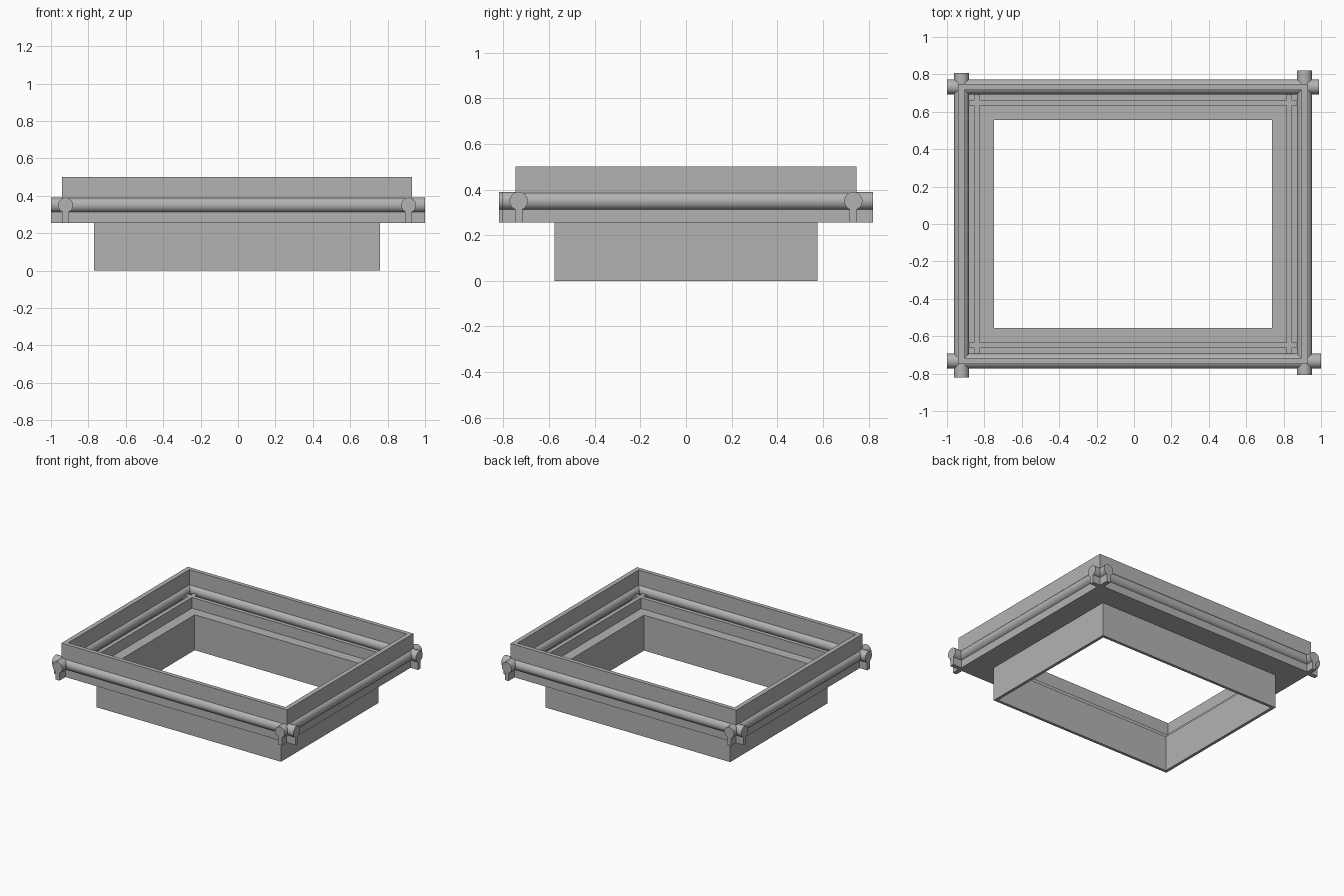
import bpy, bmesh, math
from mathutils import Vector

if "Cube" in bpy.data.objects:
    bpy.data.objects.remove(bpy.data.objects["Cube"], do_unlink=True)

CX = -0.005                      # frame centre in x
FLOOR, RAIL_Z, TOP = 0.255, 0.35, 0.5

grey = bpy.data.materials.new("plain grey")
grey.use_nodes = True
colour = (0.45, 0.45, 0.45, 1)
grey.diffuse_color = colour
grey.node_tree.nodes["Principled BSDF"].inputs["Base Color"].default_value = colour


def finish(bm, name):
    bmesh.ops.recalc_face_normals(bm, faces=bm.faces[:])
    mesh = bpy.data.meshes.new(name)
    bm.to_mesh(mesh)
    bm.free()
    mesh.materials.append(grey)
    obj = bpy.data.objects.new(name, mesh)
    bpy.context.collection.objects.link(obj)
    return obj


def ring(name, outer, inner, z0, z1):
    """Rectangular frame given by outer and inner half sizes."""
    bm = bmesh.new()
    corners = [(-1, -1), (1, -1), (1, 1), (-1, 1)]
    loops = [[bm.verts.new((CX + sx * h[0], sy * h[1], z)) for sx, sy in corners]
             for h, z in ((outer, z0), (outer, z1), (inner, z1), (inner, z0))]
    for k in range(4):
        a, b = loops[k], loops[(k + 1) % 4]
        for i in range(4):
            j = (i + 1) % 4
            bm.faces.new((a[i], a[j], b[j], b[i]))
    return finish(bm, name)


def extrude_profile(name, points, along_x, offset, start, end):
    """Sweep a (side, height) profile along the x or y axis."""
    bm = bmesh.new()
    verts = [bm.verts.new((start, offset + s, z) if along_x else (offset + s, start, z))
             for s, z in points]
    face = bm.faces.new(verts)
    new = bmesh.ops.extrude_face_region(bm, geom=[face])["geom"]
    step = Vector((end - start, 0, 0) if along_x else (0, end - start, 0))
    bmesh.ops.translate(bm, vec=step, verts=[v for v in new if isinstance(v, bmesh.types.BMVert)])
    return finish(bm, name)


# Keyhole section: round tube standing on a narrow stem
radius, stem = 0.04, 0.016
gap = math.asin(stem / radius)
arc = [-math.pi / 2 + gap + i * (2 * math.pi - 2 * gap) / 40 for i in range(41)]
keyhole = [(stem, FLOOR)]
keyhole += [(radius * math.cos(a), RAIL_Z + radius * math.sin(a)) for a in arc]
keyhole += [(-stem, FLOOR)]

# Outer rails, crossing at the corners
rails = [
    ("front_rail", True, -0.733, -1, 1),
    ("back_rail", True, 0.733, -1, 0.99),
    ("left_rail", False, 0.912, -0.807, 0.82),
    ("right_rail", False, -0.922, -0.82, 0.807),
]
for name, along_x, offset, start, end in rails:
    rail = extrude_profile(name, keyhole, along_x, offset, start, end)
    bpy.ops.object.select_all(action='DESELECT')
    rail.select_set(True)
    bpy.context.view_layer.objects.active = rail
    bpy.ops.object.shade_smooth_by_angle(angle=math.radians(30))

# Inner rails, crossing and running out to the outer ones
strip = [(-0.015, FLOOR), (0.015, FLOOR), (0.015, 0.345), (-0.015, 0.345)]
for label, side in (("front", -1), ("back", 1)):
    extrude_profile("inner_" + label + "_rail", strip, True, side * 0.648, CX - 0.9, CX + 0.9)
for label, side in (("right", -1), ("left", 1)):
    extrude_profile("inner_" + label + "_rail", strip, False, CX + side * 0.835, -0.72, 0.72)

# Walls and the floor between them
ring("upper_wall", (0.935, 0.748), (0.9, 0.717), RAIL_Z, TOP)
ring("floor_plate", (0.91, 0.725), (0.743, 0.556), FLOOR, FLOOR + 0.01)
ring("lower_wall", (0.765, 0.577), (0.743, 0.556), 0, FLOOR)
